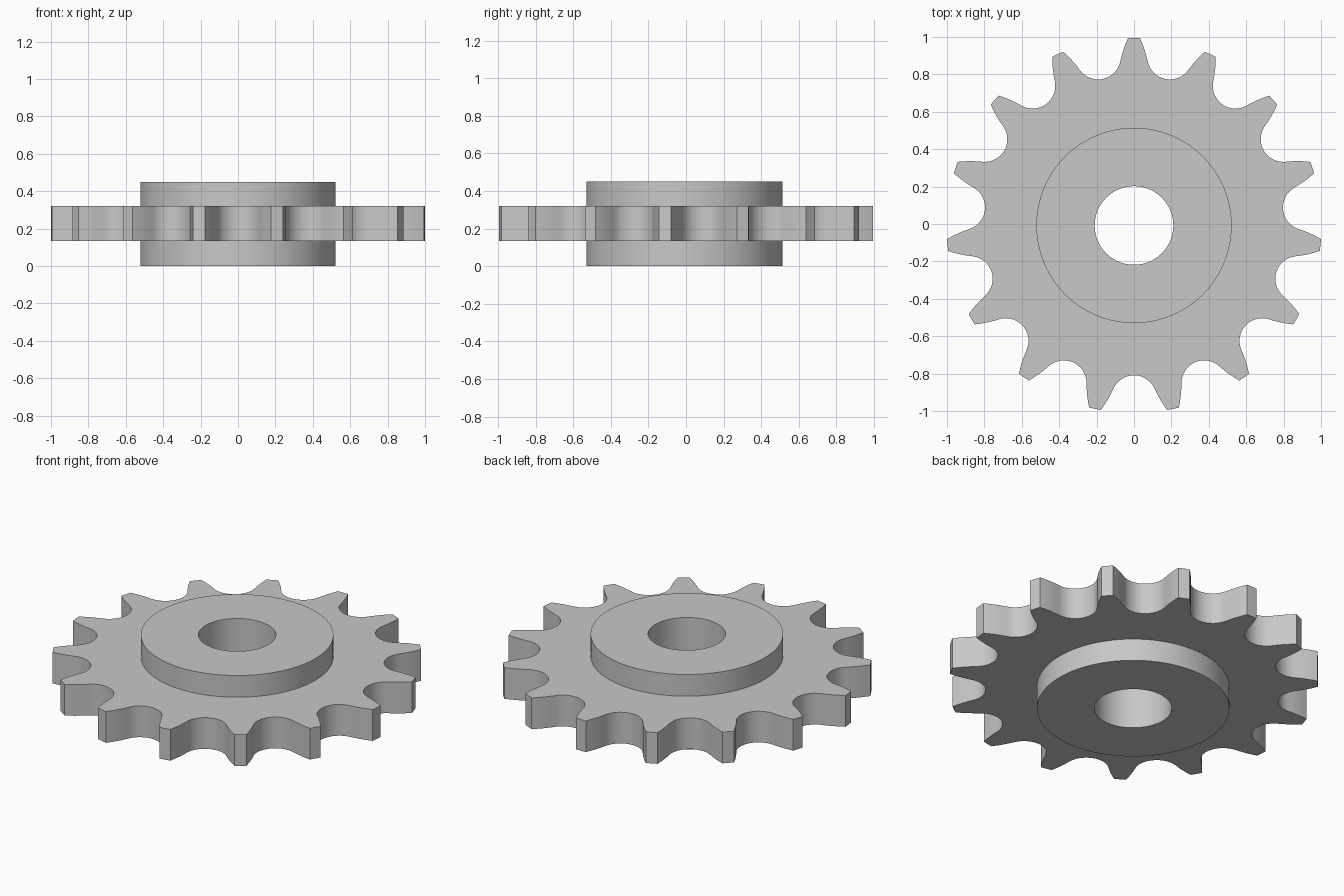
import bpy, bmesh
from math import sin, cos, atan2, hypot, radians, pi

cube = bpy.data.objects.get("Cube")
if cube:
    bpy.data.objects.remove(cube, do_unlink=True)

TEETH = 15
TIP_R = 1.0025
PITCH_R, SEAT_R = 0.922, 0.121      # roller seat between two teeth
FLANK_R = 0.6                       # convex tooth flank
SEAT_ANGLE, TIP_ANGLE = radians(66), radians(53.4)
HUB_R, BORE_R = 0.522, 0.21
HUB_TOP, PLATE_LOW, PLATE_HIGH = 0.45, 0.133, 0.32


def half_gap():
    """Polar points from the middle of a gap to the middle of a tooth tip."""
    pts = []
    for i in range(9):
        a = SEAT_ANGLE * i / 8
        pts.append((SEAT_R * sin(a), PITCH_R - SEAT_R * cos(a)))
    u, v = pts[-1]
    cu, cv = u + FLANK_R * sin(SEAT_ANGLE), v - FLANK_R * cos(SEAT_ANGLE)
    for i in range(1, 6):
        a = SEAT_ANGLE + (TIP_ANGLE - SEAT_ANGLE) * i / 5
        pts.append((cu - FLANK_R * sin(a), cv + FLANK_R * cos(a)))
    polar = [(atan2(u, v), hypot(u, v)) for u, v in pts]
    polar[-1] = (polar[-1][0], TIP_R)
    return polar + [(pi / TEETH, TIP_R)]


# Tooth outline: one mirrored gap repeated around the circle
half = half_gap()
gap = [(-a, r) for a, r in reversed(half)] + half[1:-1]
outline = []
for k in range(TEETH):
    mid = pi / 2 + (k + 0.5) * 2 * pi / TEETH
    outline += [(mid + a, r) for a, r in gap]

ys = [r * sin(a) for a, r in outline]
shift = -(max(ys) + min(ys)) / 2

# Cross-section of the wheel; None stands for the toothed outline
section = [(BORE_R, 0), (HUB_R, 0), (HUB_R, PLATE_LOW), (None, PLATE_LOW),
           (None, PLATE_HIGH), (HUB_R, PLATE_HIGH), (HUB_R, HUB_TOP),
           (BORE_R, HUB_TOP)]

bm = bmesh.new()
rings = []
for radius, z in section:
    rings.append([bm.verts.new(((radius or r) * cos(a),
                                (radius or r) * sin(a) + shift, z))
                  for a, r in outline])
n = len(outline)
for j, ring in enumerate(rings):
    nxt = rings[(j + 1) % len(rings)]
    for i in range(n):
        k = (i + 1) % n
        bm.faces.new((ring[i], ring[k], nxt[k], nxt[i]))
bmesh.ops.recalc_face_normals(bm, faces=bm.faces[:])
mesh = bpy.data.meshes.new("sprocket_wheel")
bm.to_mesh(mesh)
bm.free()

# Plain grey metal
mat = bpy.data.materials.new("grey metal")
mat.use_nodes = True
grey = (0.58, 0.58, 0.58, 1)
mat.diffuse_color = grey
mat.node_tree.nodes["Principled BSDF"].inputs["Base Color"].default_value = grey
mesh.materials.append(mat)

wheel = bpy.data.objects.new("sprocket_wheel", mesh)
bpy.context.collection.objects.link(wheel)
bpy.ops.object.select_all(action='DESELECT')
wheel.select_set(True)
bpy.context.view_layer.objects.active = wheel
bpy.ops.object.shade_smooth_by_angle(angle=radians(30))
